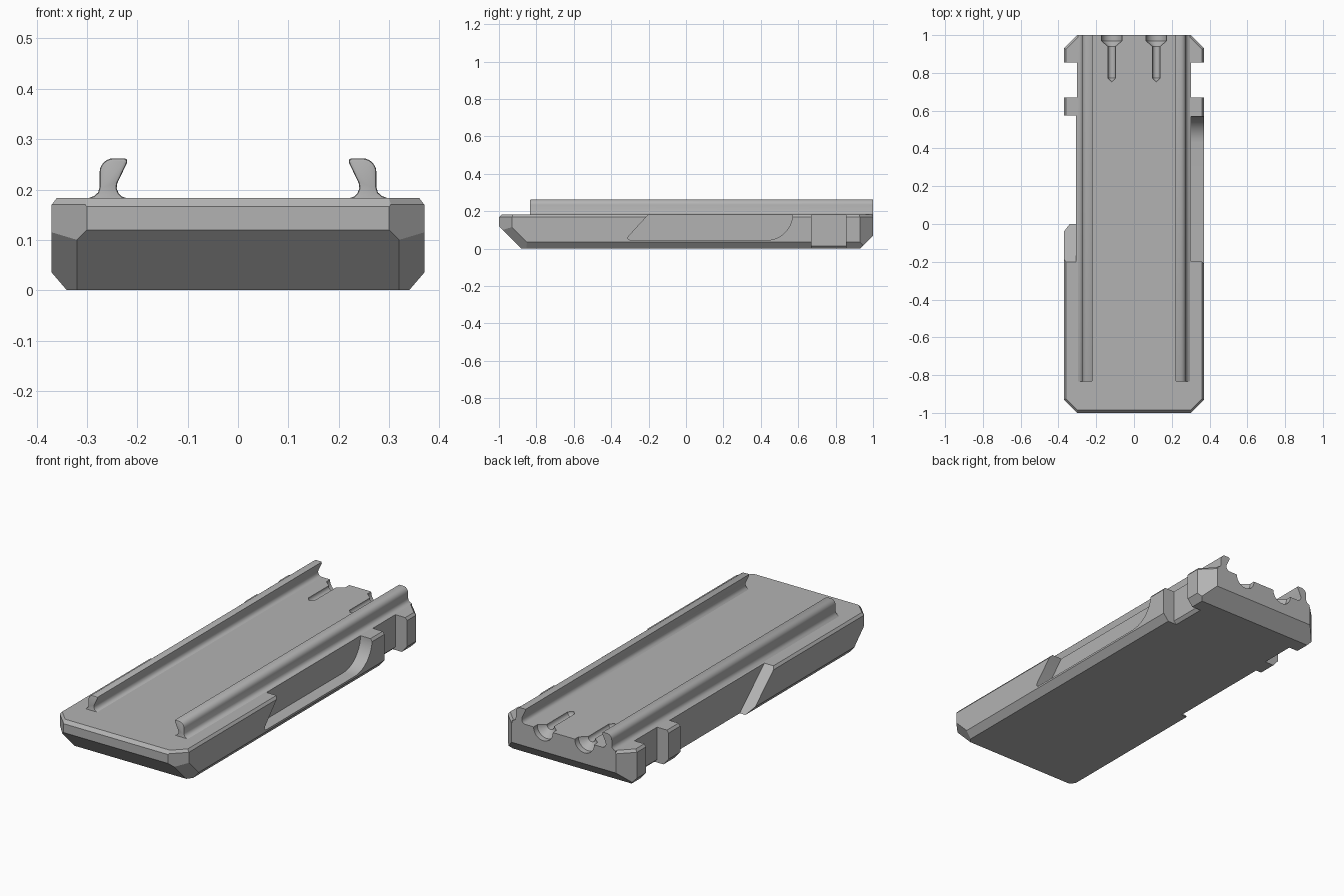
import bpy, bmesh, math
from mathutils import Vector

cube = bpy.data.objects.get("Cube")
if cube:
    bpy.data.objects.remove(cube, do_unlink=True)

GREY = (0.45, 0.45, 0.45, 1)
mat = bpy.data.materials.new("plain grey")
mat.use_nodes = True
mat.diffuse_color = GREY
mat.node_tree.nodes["Principled BSDF"].inputs["Base Color"].default_value = GREY

W, L, TOP = 0.37, 1.0, 0.183


def add_object(name, bm):
    bmesh.ops.recalc_face_normals(bm, faces=bm.faces)
    mesh = bpy.data.meshes.new(name)
    bm.to_mesh(mesh)
    bm.free()
    mesh.materials.append(mat)
    obj = bpy.data.objects.new(name, mesh)
    bpy.context.collection.objects.link(obj)
    return obj


def prism(points, axis, start, end):
    """Extrude a closed profile along x (points are y, z) or y (points are x, z)."""
    bm = bmesh.new()
    place = (lambda p, d: (d, p[0], p[1])) if axis == "x" else (lambda p, d: (p[0], d, p[1]))
    face = bm.faces.new([bm.verts.new(place(p, start)) for p in points])
    moved = bmesh.ops.extrude_face_region(bm, geom=[face])["geom"]
    step = (end - start, 0, 0) if axis == "x" else (0, end - start, 0)
    bmesh.ops.translate(bm, vec=step, verts=[v for v in moved if isinstance(v, bmesh.types.BMVert)])
    return bm


def slice_off(bm, point, normal):
    """Remove everything beyond a plane and cap the opening."""
    cut = bmesh.ops.bisect_plane(bm, geom=bm.verts[:] + bm.edges[:] + bm.faces[:], dist=1e-5,
                                 plane_co=point, plane_no=Vector(normal).normalized(), clear_outer=True)
    edges = [e for e in cut["geom_cut"] if isinstance(e, bmesh.types.BMEdge)]
    bmesh.ops.edgeloop_fill(bm, edges=edges)


def smooth(obj, angle):
    bpy.ops.object.select_all(action="DESELECT")
    obj.select_set(True)
    bpy.context.view_layer.objects.active = obj
    bpy.ops.object.shade_smooth_by_angle(angle=math.radians(angle))


# Base block: side section, sloped nose and chamfered back underside
bm = prism([(-L, 0.12), (-0.88, 0), (0.93, 0), (L, 0.07), (L, TOP),
            (-0.985, TOP), (-L, 0.166)], "x", -W, W)
for s in (-1, 1):
    slice_off(bm, (s * 0.34, 0, 0), (s * 0.035, 0, -0.03))
    slice_off(bm, (s * W, 0, 0.17), (s * 0.013, 0, 0.01))
    slice_off(bm, (s * 0.32, -0.88, 0), (s * 0.065, -0.05, -0.05))
    for e in (-1, 1):
        slice_off(bm, (s * 0.30, e * L, 0), (s, e, 0))
        slice_off(bm, (s * 0.335, e * 0.965, 0.17), (s * 0.7, e * 0.7, 0.8))
body = add_object("base_block", bm)

cutters = []

# Clip gaps near the back on both sides
for s in (-1, 1):
    gap = [(0.5, 0.3), (0.303, 0.3), (0.303, 0.015), (0.288, 0), (0.288, -0.1), (0.5, -0.1)]
    cutters.append(add_object("gap_cutter", prism([(s * x, z) for x, z in gap], "y", 0.67, 0.855)))

# Side pocket with an undercut front and a rounded back
arc = [(0.43 + 0.14 * math.sin(a), 0.185 - 0.14 * math.cos(a))
       for a in (math.pi / 2 * i / 10 for i in range(11))]
pocket = [(-0.184, 0.3), (-0.184, 0.2), (-0.305, 0.068), (-0.312, 0.055), (-0.3, 0.045)] + arc + [(0.57, 0.3)]
cutters.append(add_object("pocket_cutter", prism(pocket, "x", 0.303, 0.5)))

# Open recess with a ramped front end on the other side
ramp = [(-0.33, 0.3), (0.11, -0.1), (0.575, -0.1), (0.575, 0.3)]
cutters.append(add_object("recess_cutter", prism(ramp, "x", -0.5, -0.308)))

# Pointed screw channels with countersunk heads, half sunk in the top
channel = [(1.05, 0.055), (0.97, 0.055), (0.94, 0.02), (0.772, 0.02), (0.75, 0)]
for s in (-1, 1):
    bm = bmesh.new()
    rings = [[bm.verts.new((s * 0.118 + r * math.cos(t), y, TOP - 0.002 + r * math.sin(t)))
              for t in (math.tau * k / 32 for k in range(32))] for y, r in channel]
    bm.faces.new(rings[0])
    for a, b in zip(rings, rings[1:]):
        for k in range(32):
            j = (k + 1) % 32
            bm.faces.new((a[k], a[j], b[j], b[k]))
    bmesh.ops.remove_doubles(bm, verts=bm.verts, dist=1e-5)
    cutters.append(add_object("channel_cutter", bm))

for cutter in cutters:
    mod = body.modifiers.new("cut", "BOOLEAN")
    mod.operation, mod.solver, mod.object = "DIFFERENCE", "EXACT", cutter
bpy.context.view_layer.update()
result = bpy.data.meshes.new_from_object(body.evaluated_get(bpy.context.evaluated_depsgraph_get()))
body.modifiers.clear()
body.data = result
for cutter in cutters:
    bpy.data.objects.remove(cutter, do_unlink=True)
smooth(body, 25)

# Hooked rails along the top, flared at the foot
rail = [(0.297, 0.175), (0.297, TOP), (0.286, 0.187), (0.278, 0.194), (0.275, 0.204), (0.275, 0.234)]
rail += [(0.247 + 0.028 * math.cos(a), 0.234 + 0.028 * math.sin(a))
         for a in (math.pi / 2 * i / 6 for i in range(1, 7))]
rail += [(0.226, 0.262), (0.221, 0.26), (0.22, 0.254), (0.24, 0.212), (0.241, 0.202),
         (0.237, 0.192), (0.231, 0.186), (0.222, TOP), (0.222, 0.175)]
for s, side in ((1, "left"), (-1, "right")):
    bm = prism([(s * x, z) for x, z in rail], "y", -0.835, L)
    # Soften the front end
    front = [e for e in bm.edges if all(v.co.y < -0.8 and v.co.z > TOP - 0.001 for v in e.verts)]
    bmesh.ops.bevel(bm, geom=front, offset=0.005, segments=2, affect="EDGES", profile=0.5, clamp_overlap=True)
    smooth(add_object(side + "_rail", bm), 35)
